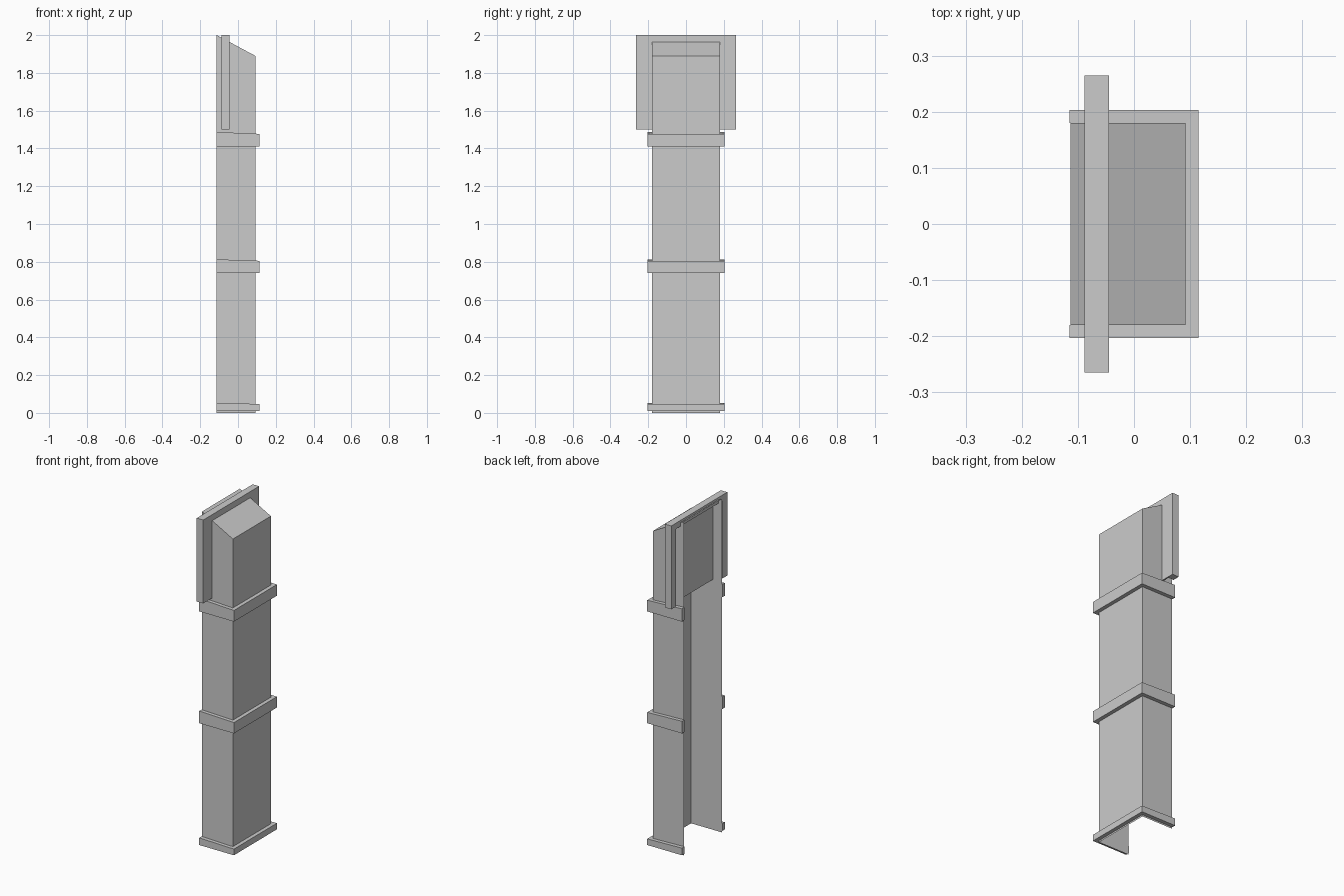
import bpy

if "Cube" in bpy.data.objects:
    bpy.data.objects.remove(bpy.data.objects["Cube"])

XB, XF, W = -0.113, 0.092, 0.18   # open back, front wall, half width of the channel


def make(name, verts, faces):
    mesh = bpy.data.meshes.new(name)
    mesh.from_pydata(verts, [], faces)
    mesh.update()
    obj = bpy.data.objects.new(name, mesh)
    bpy.context.collection.objects.link(obj)
    return obj


def box(name, x0, x1, y0, y1, z0, z1):
    v = [(x, y, z) for x in (x0, x1) for y in (y0, y1) for z in (z0, z1)]
    f = [(0, 1, 3, 2), (4, 6, 7, 5), (0, 4, 5, 1),
         (2, 3, 7, 6), (0, 2, 6, 4), (1, 5, 7, 3)]
    return make(name, v, f)


# Sheet channel: two sides, front wall and sloping lid, open at back and bottom
path = [(XB, -W), (XF, -W), (XF, W), (XB, W)]
tops = [2.0, 1.89, 1.89, 2.0]
make("channel",
     [(x, y, 0) for x, y in path] + [(x, y, z) for (x, y), z in zip(path, tops)],
     [(0, 1, 5, 4), (1, 2, 6, 5), (2, 3, 7, 6), (4, 5, 6, 7)])


# U-shaped bands wrapping the channel, slightly lower at the front
def band(name, z0, z1, drop):
    outer = [(-0.115, -0.203), (0.115, -0.203), (0.115, 0.203), (-0.115, 0.203)]
    inner = [(-0.115, -W), (XF, -W), (XF, W), (-0.115, W)]
    prof = outer + inner
    v = [(x, y, z0) for x, y in prof]
    v += [(x, y, z1 - (drop if x > 0 else 0)) for x, y in prof]
    f = [(0, 4, 12, 8), (3, 11, 15, 7)]
    for i in range(3):
        f += [(i, i + 1, i + 9, i + 8), (i + 5, i + 4, i + 12, i + 13),
              (i + 8, i + 9, i + 13, i + 12), (i + 1, i, i + 4, i + 5)]
    make(name, v, f)


band("bottom_band", 0.01, 0.053, 0.006)
band("middle_band", 0.74, 0.813, 0.008)
band("upper_band", 1.41, 1.487, 0.01)

# Mounting frame at the top: recessed panel, side rails and top rail
box("frame_panel", -0.053, -0.045, -0.222, 0.222, 1.5, 1.965)
for side, y0, y1 in (("left", -0.265, -0.222), ("right", 0.222, 0.265)):
    box(side + "_frame_rail", -0.088, -0.045, y0, y1, 1.5, 2.0)
box("top_frame_rail", -0.088, -0.045, -0.222, 0.222, 1.965, 2.0)
